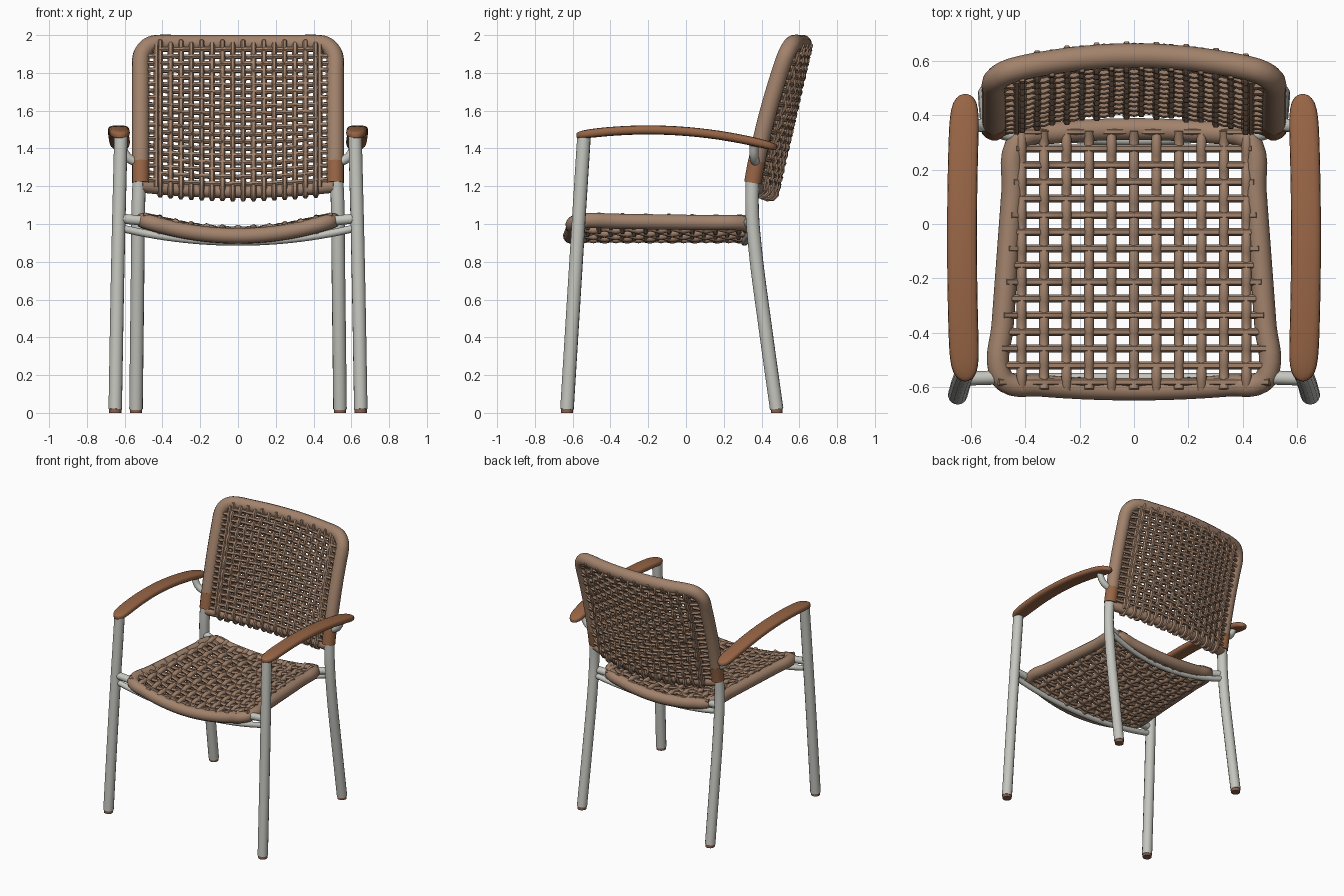
import bpy, bmesh, math
from mathutils import Vector

if "Cube" in bpy.data.objects:
    bpy.data.objects.remove(bpy.data.objects["Cube"])


def material(name, rgb):
    m = bpy.data.materials.new(name)
    m.use_nodes = True
    m.diffuse_color = (*rgb, 1)
    bsdf = next(n for n in m.node_tree.nodes if n.type == 'BSDF_PRINCIPLED')
    bsdf.inputs["Base Color"].default_value = (*rgb, 1)
    return m


ROPE = material("tan rope", (0.36, 0.225, 0.15))
WOOD = material("warm wood", (0.31, 0.13, 0.06))
METAL = material("pale metal", (0.56, 0.56, 0.52))
FOOT = material("brown foot", (0.25, 0.12, 0.08))


def tubes(name, paths, radius, mat, cyclic=False, steps=6, sides=2):
    """One mesh made of round tubes swept along smooth paths."""
    cu = bpy.data.curves.new(name, 'CURVE')
    cu.dimensions = '3D'
    cu.bevel_depth = radius
    cu.bevel_resolution = sides
    cu.use_fill_caps = True
    for path in paths:
        sp = cu.splines.new('BEZIER')
        sp.bezier_points.add(len(path) - 1)
        sp.resolution_u = steps
        sp.use_cyclic_u = cyclic
        for bp, p in zip(sp.bezier_points, path):
            bp.co = p
            bp.handle_left_type = bp.handle_right_type = 'AUTO'
    cu.materials.append(mat)
    ob = bpy.data.objects.new(name, cu)
    bpy.context.collection.objects.link(ob)
    bpy.ops.object.select_all(action='DESELECT')
    ob.select_set(True)
    bpy.context.view_layer.objects.active = ob
    bpy.ops.object.convert(target='MESH')
    bpy.ops.object.shade_smooth_by_angle(angle=math.radians(50))
    return ob


def spread(a, b, n):
    return [a + (b - a) * i / (n - 1) for i in range(n)]


# Back surface: u runs across (-1..1), t runs up (0..1), d is depth behind it
HALF = 0.515


def back(u, t, d=0.0):
    middle = 0.44 + 0.18 * t
    side = 0.35 + 0.12 * t + 0.08 * t * t
    y = middle - (middle - side) * u * u
    z = 1.165 + 0.79 * t + 0.03 * u * u * (1 - t)
    return Vector((HALF * u, y + d, z - 0.25 * d))


# Seat surface: dished across, narrower at the rear
def seat_half(y):
    return 0.465 - 0.074 * (y + 0.11)


def seat(x, y, d=0.0):
    u = x / seat_half(y)
    return Vector((x, y, 0.945 + 0.07 * u * u - 0.015 * u * u * (y + 0.4) + d))


# Legs, feet, arm joints and seat stubs on both sides
for s, side in ((1, "left"), (-1, "right")):
    def pts(*ps):
        return [Vector((s * x, y, z)) for x, y, z in ps]

    tubes("front_leg_" + side, [pts((0.65, -0.63, 0.02), (0.637, -0.585, 0.75),
          (0.62, -0.54, 1.465))], 0.036, METAL, sides=5)
    tubes("rear_leg_" + side, [pts((0.54, 0.48, 0.02), (0.535, 0.42, 0.45), (0.53, 0.365, 0.88),
          (0.528, 0.35, 1.08), (0.522, 0.352, 1.24))], 0.036, METAL, sides=5)
    for name, x, y in (("front_foot_", 0.65, -0.63), ("rear_foot_", 0.54, 0.48)):
        tubes(name + side, [pts((x, y, 0), (x, y, 0.03))], 0.032, FOOT, sides=5)
    tubes("arm_joint_" + side, [pts((0.62, 0.36, 1.42), (0.59, 0.36, 1.36),
          (0.53, 0.37, 1.32))], 0.024, METAL, sides=4)
    tubes("sleeve_" + side, [[back(s, t) for t in (0.03, 0.1, 0.18)]], 0.047, WOOD, sides=5)
    tubes("seat_stub_" + side, [
        pts((0.63, -0.57, 1.03), (0.48, -0.565, 1.015)),
        pts((0.53, 0.35, 1.02), (0.42, 0.32, 1.0))], 0.026, METAL, sides=4)

# Curved bars carrying the seat
bars = []
for x, y, inner in ((0.63, -0.57, -0.57), (0.53, 0.36, 0.31)):
    bars.append([Vector((x * k, y + (inner - y) * (1 - k * k), 0.905 + 0.075 * k * k))
                 for k in spread(-1, 1, 9)])
tubes("seat_bars", bars, 0.02, METAL, sides=4)

# Wrapped back frame with rounded upper corners
half = [back(1, t) for t in (0.04, 0.2, 0.4, 0.6, 0.8)]
for a in spread(0, math.pi / 2, 5):
    half.append(back(0.83 + 0.17 * math.cos(a), 0.88 + 0.12 * math.sin(a)))
half += [back(u, 1) for u in (0.6, 0.3)]
mirror = [Vector((-p.x, p.y, p.z)) for p in reversed(half)]
tubes("back_frame", [half + [back(0, 1)] + mirror], 0.046, ROPE, sides=5)
tubes("back_lower_rail", [[back(u, 0.01) for u in spread(-1, 1, 11)]], 0.036, ROPE, sides=4)

# Back weave: upright loops around the rails, and rows on both faces
columns, rows = [], []
for i, u in enumerate(spread(-0.8, 0.8, 16)):
    front, rear = [], []
    for j, t in enumerate(spread(0, 1, 20)):
        wave = 0.007 * (-1) ** (i + j)
        front.append(back(u, t, -0.034 + wave))
        rear.append(back(u, t, 0.034 + wave))
    columns.append([back(u, -0.042)] + front + rear[::-1])
tubes("back_columns", columns, 0.015, ROPE, cyclic=True, steps=2, sides=1)
for j, t in enumerate(spread(0.05, 0.95, 20)):
    for d, shift in ((-0.034, 0), (0.034, 0.018)):
        rows.append([back(u, t + shift, d * (1 - 0.5 * u ** 6) + 0.007 * (-1) ** (i + j))
                     for i, u in enumerate(spread(-0.97, 0.97, 19))])
tubes("back_rows", rows, 0.0135, ROPE, steps=2, sides=1)

# Panel edge cords beside the back frame
tubes("back_edge_cords", [[back(s * 0.84, t, d) for t in spread(0, 0.98, 8)]
      for s in (-1, 1) for d in (-0.035, 0.03)], 0.014, ROPE, steps=3, sides=1)

# Wrapped seat frame: bowed front and rear, straight sides
loop = []
for k in spread(-0.94, 0.94, 9):
    y = -0.61 + 0.03 * k * k
    loop.append(seat(k * seat_half(y), y, -0.008 * (1 - k * k)))
loop += [seat(seat_half(y), y) for y in spread(-0.54, 0.29, 6)]
for k in spread(0.92, -0.92, 9):
    y = 0.35 - 0.03 * k * k
    loop.append(seat(k * seat_half(y), y))
loop += [seat(-seat_half(y), y) for y in spread(0.29, -0.54, 6)]
tubes("seat_frame", [loop], 0.041, ROPE, cyclic=True, steps=5, sides=5)

# Seat weave: two layers of lengthwise and crosswise cords
long_cords, cross_cords = [], []
for i in range(-5, 6):
    x = i * 0.083
    for d in (0.026, -0.024):
        long_cords.append([seat(x, y, d + 0.007 * (-1) ** (i + j))
                           for j, y in enumerate(spread(-0.61, 0.345, 17))])
for j in range(16):
    y = 0.34 - 0.0615 * j
    w = seat_half(y)
    for d in (0.026, -0.024):
        cross_cords.append([seat(w * k, y, d + 0.007 * (-1) ** (i + j + 1))
                            for i, k in enumerate(spread(-1, 1, 13))])
tubes("seat_long_cords", long_cords, 0.0185, ROPE, steps=2, sides=2)
tubes("seat_cross_cords", cross_cords, 0.0145, ROPE, steps=3, sides=1)


# Armrest: rounded slat lofted along a shallow arch
def armrest(name, s):
    bm = bmesh.new()
    rings = []
    for a in spread(0.03, math.pi - 0.03, 29):
        v = -math.cos(a)
        y = -0.05 + 0.53 * v
        end = (1 - abs(v) ** 14) ** 0.5
        cx = 0.622 + 0.012 * (1 - v * v)
        cz = 1.498 - 0.2 * (y + 0.2) ** 2
        ring = []
        for b in range(16):
            c, n = math.cos(b * math.pi / 8), math.sin(b * math.pi / 8)
            px = math.copysign(abs(c) ** 0.6, c) * 0.055 * end
            pz = math.copysign(abs(n) ** 0.7, n) * 0.024 * (0.4 + 0.6 * end)
            ring.append(bm.verts.new((s * (cx + px), y, cz + pz)))
        rings.append(ring)
    for r, q in zip(rings, rings[1:]):
        for b in range(16):
            bm.faces.new((r[b], r[(b + 1) % 16], q[(b + 1) % 16], q[b]))
    bm.faces.new(rings[0])
    bm.faces.new(rings[-1])
    bmesh.ops.recalc_face_normals(bm, faces=bm.faces)
    me = bpy.data.meshes.new(name)
    bm.to_mesh(me)
    bm.free()
    me.materials.append(WOOD)
    ob = bpy.data.objects.new(name, me)
    bpy.context.collection.objects.link(ob)
    bpy.ops.object.select_all(action='DESELECT')
    ob.select_set(True)
    bpy.context.view_layer.objects.active = ob
    bpy.ops.object.shade_smooth_by_angle(angle=math.radians(50))


armrest("armrest_left", 1)
armrest("armrest_right", -1)
